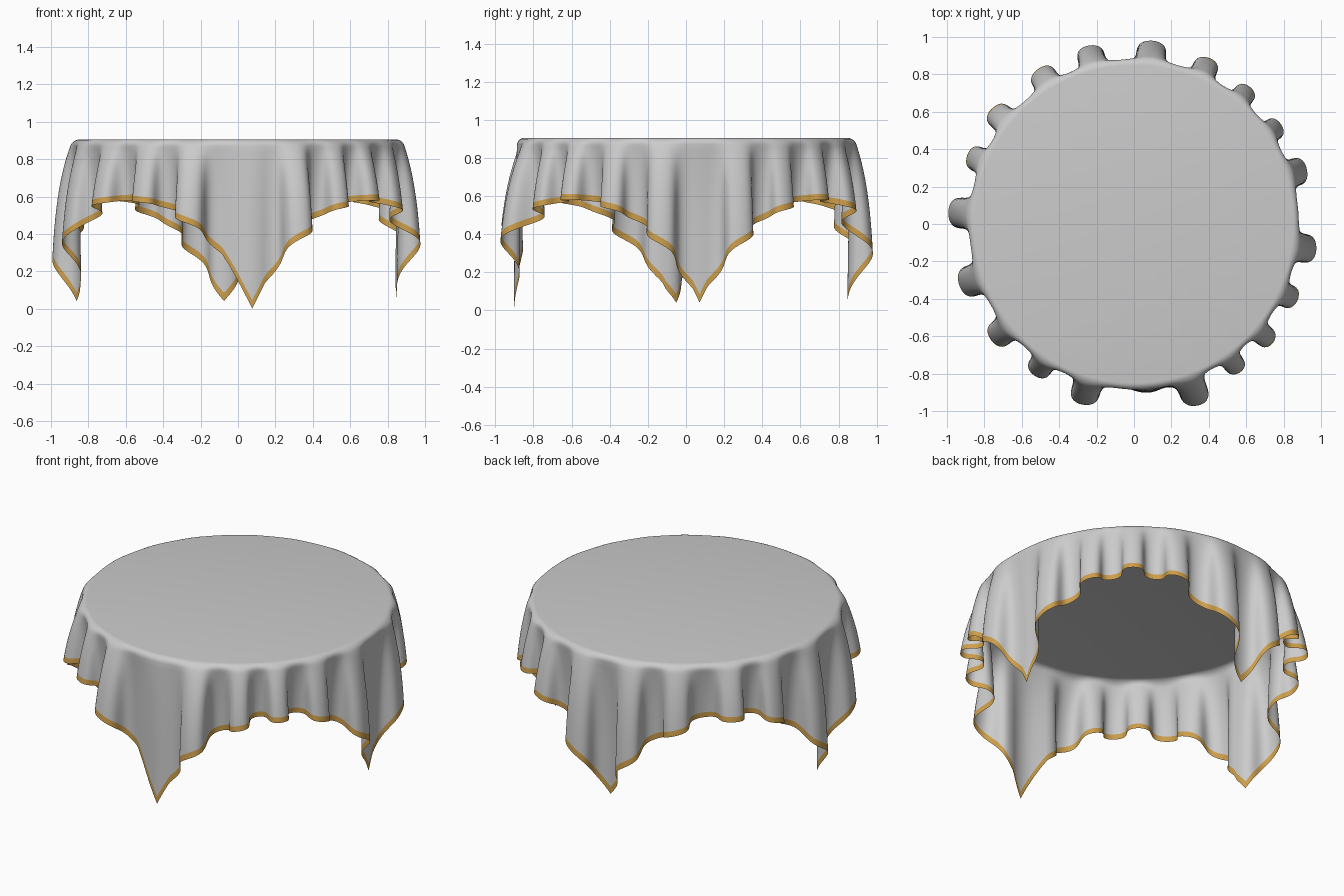
import bpy, bmesh, math

if "Cube" in bpy.data.objects:
    bpy.data.objects.remove(bpy.data.objects["Cube"])

# ---- materials
def mat(name, col):
    m = bpy.data.materials.new(name)
    m.diffuse_color = (*col, 1)
    m.use_nodes = True
    m.node_tree.nodes["Principled BSDF"].inputs["Base Color"].default_value = m.diffuse_color
    return m

CLOTH = mat("grey_linen", (0.60, 0.60, 0.60))
HEM = mat("gold_hem", (0.60, 0.34, 0.07))

# ---- main sizes
N = 600                 # columns around the cloth
TOP, R, ROUND = 0.905, 0.885, 0.035
TURN = 4.8              # rotation of the square cloth's corners, degrees
ROWS = 22               # rows down the skirt

# fold crests: (angle in degrees, radius at the hem)
FOLDS = [(18.6, .97), (34.2, .95), (49.7, .96), (65, .975), (84, .985), (105, .985),
         (121, .975), (142, .98), (157, .965), (176, .995), (199.5, .99), (219.6, .985),
         (236.8, .97), (253.2, 1.005), (290.4, 1.03), (305.8, .975), (319.1, .978),
         (334.8, .965), (351.2, .985)]

def wrap(a):
    return (a + 180) % 360 - 180

def grow(s):
    return 1 - math.exp(-s / 0.3)

def fold(ang):
    """Nearest crest: bump height 0..1, sideways bulge in degrees, hem radius."""
    i = min(range(len(FOLDS)), key=lambda k: abs(wrap(ang - FOLDS[k][0])))
    d = wrap(ang - FOLDS[i][0])
    side = 1 if d >= 0 else -1
    gap = abs(wrap(FOLDS[(i + side) % len(FOLDS)][0] - FOLDS[i][0]))
    w = min(gap / 2, 11)
    u = min(abs(d) / w, 1)
    return math.cos(u * math.pi / 2) ** 2, side * 0.13 * w * math.sin(2 * math.pi * u), FOLDS[i][1]

def column(ang):
    """Points of one strip of cloth from the tabletop rim to the hem."""
    d = math.radians((ang - TURN) % 90 - 45)       # angle from the side's middle
    sec = 1 / math.cos(d)
    front = math.exp(-(wrap(ang - 275) / 9) ** 2)  # broad flat front corner
    z_hem = 0.58 - 1.3 * (sec - 1) - 0.04 * front
    bump, bulge, r_hem = fold(ang)
    valley = 0.85 + 0.055 * front
    full = grow(TOP - z_hem)
    band = 0.031 * sec
    pts = []
    for k in range(1, 6):                          # rounded shoulder
        a = k / 5 * math.pi / 2
        pts.append((R - ROUND + ROUND * math.sin(a), TOP - ROUND + ROUND * math.cos(a)))
    z0, z1 = TOP - ROUND, z_hem + band
    pts += [(R, z0 + (z1 - z0) * k / ROWS) for k in range(1, ROWS + 1)]
    pts.append((R, z_hem))
    out = []
    for r, z in pts:
        g = grow(TOP - z) / full
        r += g * ((valley - R) * (1 - bump) + (r_hem - R) * bump)
        t = math.radians(ang + bulge * g)
        out.append((r * math.cos(t), r * math.sin(t), z))
    return out

# ---- build the draped cloth
bm = bmesh.new()
cols = [[bm.verts.new(p) for p in column(i * 360 / N)] for i in range(N)]
inner = [bm.verts.new(((R - ROUND) * math.cos(2 * math.pi * i / N),
                       (R - ROUND) * math.sin(2 * math.pi * i / N), TOP)) for i in range(N)]
centre = bm.verts.new((0, 0, TOP))
last = len(cols[0]) - 2
for i in range(N):
    j = (i + 1) % N
    bm.faces.new((centre, inner[i], inner[j]))                       # flat top
    bm.faces.new((inner[i], cols[i][0], cols[j][0], inner[j]))
    for k in range(last + 1):                                        # skirt and hem
        f = bm.faces.new((cols[i][k], cols[i][k + 1], cols[j][k + 1], cols[j][k]))
        f.material_index = 1 if k == last else 0
for f in bm.faces:
    f.smooth = True
me = bpy.data.meshes.new("tablecloth")
bm.to_mesh(me)
bm.free()
me.materials.append(CLOTH)
me.materials.append(HEM)
bpy.context.collection.objects.link(bpy.data.objects.new("tablecloth", me))
